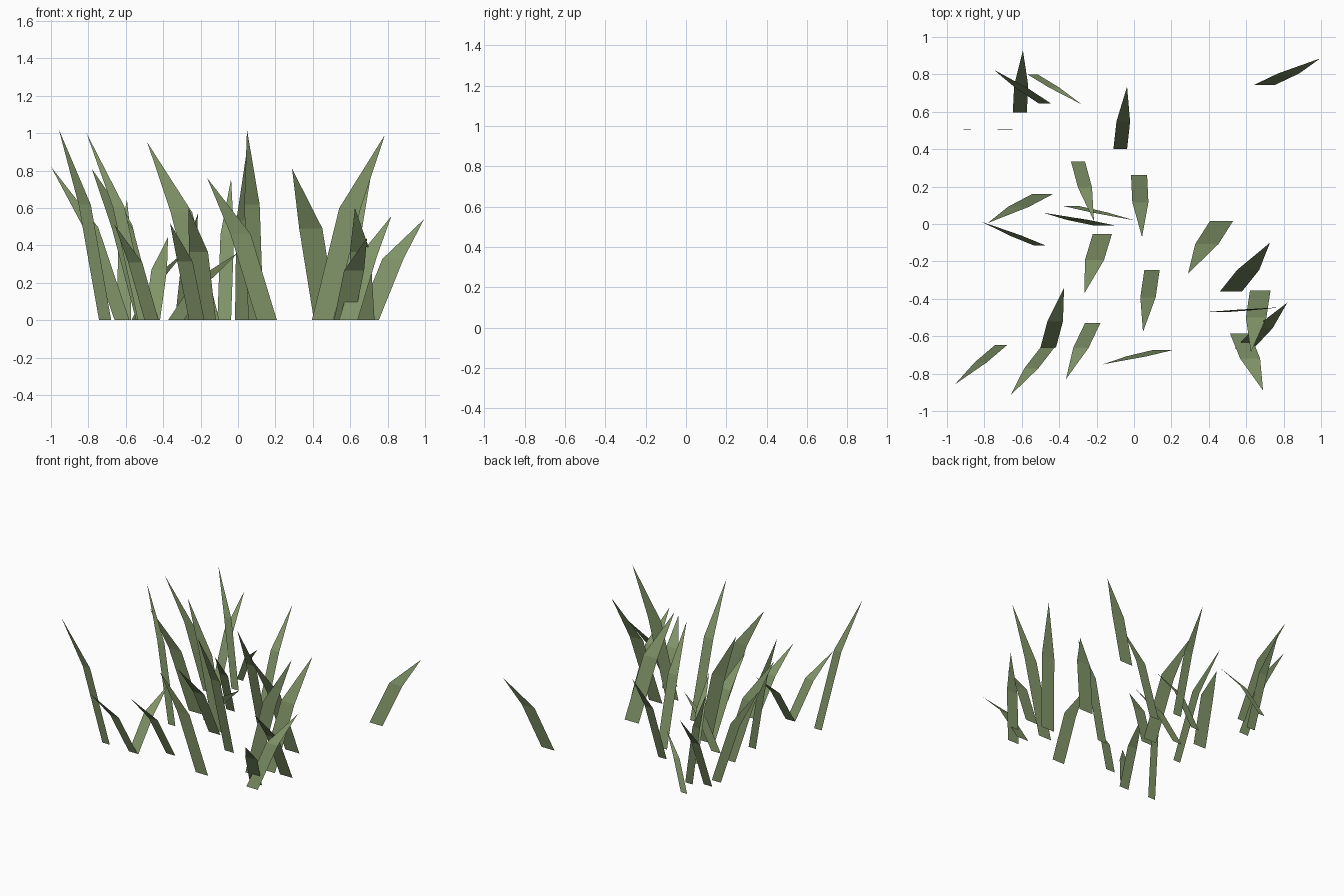
import bpy

green = bpy.data.materials.new("grass_green")
green.diffuse_color = (0.22, 0.30, 0.14, 1)

MID_LEAN = 0.44    # share of the lean reached at the bend
MID_HEIGHT = 0.605  # share of the height reached at the bend


def blade(name, x0, x1, y, tx, ty, tz):
    """One flat blade: straight lower strip, bend, then a pointed tip."""
    dx = (tx - (x0 + x1) / 2) * MID_LEAN
    my, mz = y + (ty - y) * MID_LEAN, tz * MID_HEIGHT
    verts = [(x0, y, 0), (x1, y, 0), (x1 + dx, my, mz), (x0 + dx, my, mz), (tx, ty, tz)]
    mesh = bpy.data.meshes.new(name)
    mesh.from_pydata(verts, [], [(3, 2, 1, 0), (4, 2, 3)])
    mesh.materials.append(green)
    bpy.context.collection.objects.link(bpy.data.objects.new(name, mesh))


# Blades leaning to the front: base left, base right, base y, tip x, y, z
front_blades = [
    (-.57, -.515, .80, -.28, .64, .37),
    (-.337, -.262, .335, -.214, .016, .57),
    (-.016, .07, .262, .043, -.07, .88),
    (-.545, -.433, .16, -.782, .005, .81),
    (-.374, -.29, .095, 0, .02, .36),
    (-.22, -.118, -.053, -.265, -.37, .60),
    (.406, .53, .016, .289, -.265, .81),
    (.055, .137, -.247, .048, -.577, 1.02),
    (.62, .73, -.355, .625, -.685, .60),
    (.513, .62, -.585, .69, -.89, .44),
    (-.50, -.425, -.66, -.66, -.915, .51),
    (-.262, -.18, -.53, -.364, -.83, .52),
    (-.743, -.678, -.647, -.958, -.858, 1.02),
    (.10, .208, -.674, -.165, -.75, .76),
]

# Blades leaning to the back
back_blades = [
    (-.648, -.573, .595, -.594, .928, .645),
    (-.51, -.445, .645, -.75, .825, .84),
    (.64, .753, .743, .995, .885, .54),
    (-.11, -.037, .40, -.037, .735, .755),
    (-.66, -.58, .503, -1.0, .508, .82),
    (-.535, -.472, -.115, -.81, .01, 1.0),
    (-.215, -.10, -.008, -.485, .06, .95),
    (.46, .578, -.36, .727, -.1, .87),
    (.395, .51, -.47, .785, -.445, .99),
    (.54, .64, -.665, .82, -.42, .556),
    (-.50, -.417, -.66, -.374, -.342, .445),
]

for i, b in enumerate(front_blades):
    blade(f"front_leaning_blade_{i}", *b)
for i, b in enumerate(back_blades):
    blade(f"back_leaning_blade_{i}", *b)
